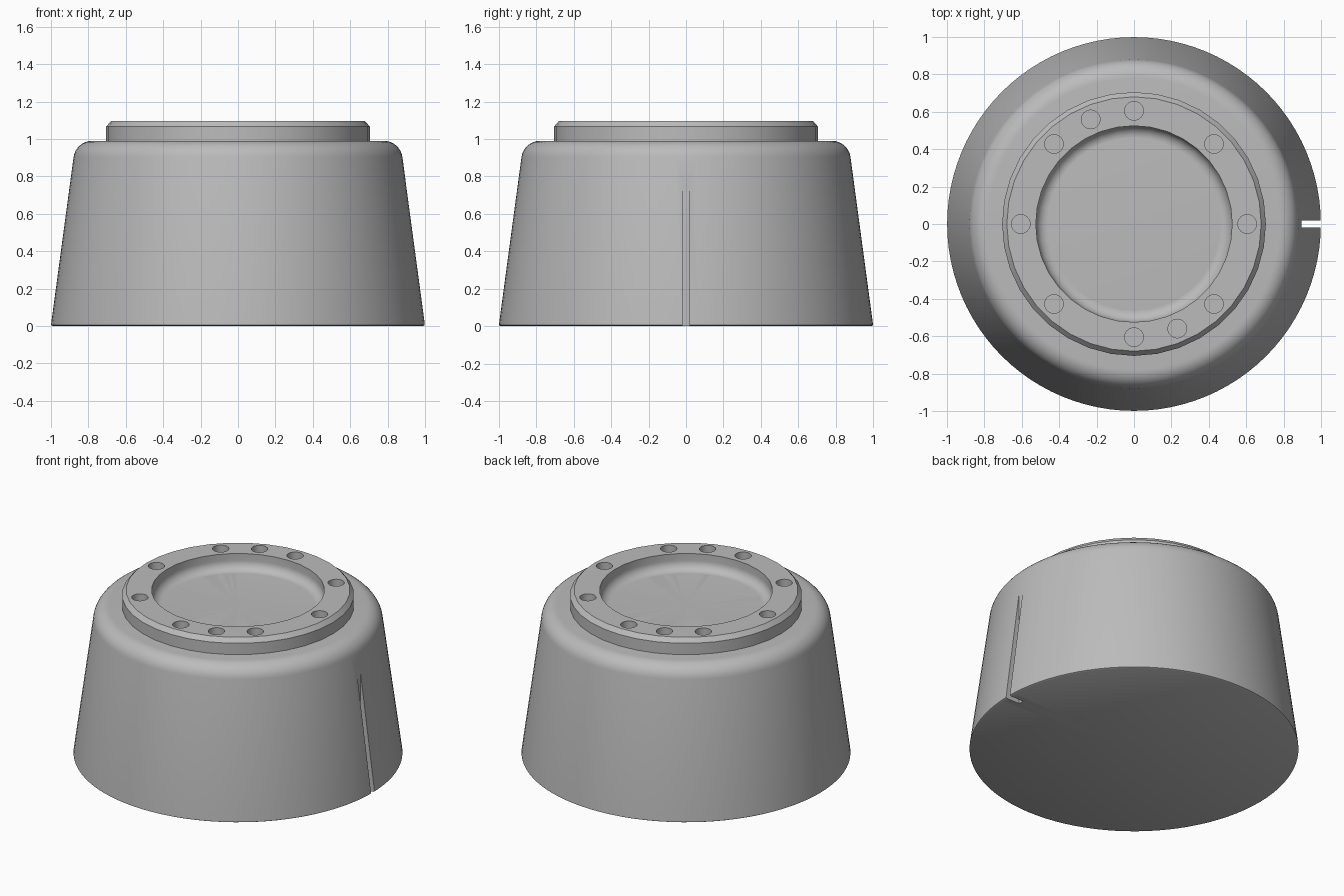
import bpy
import bmesh
import math
from mathutils import Matrix, Vector

cube = bpy.data.objects.get("Cube")
if cube:
    bpy.data.objects.remove(cube, do_unlink=True)

grey = bpy.data.materials.new("plain_grey")
grey.use_nodes = True
COLOUR = (0.5, 0.5, 0.5, 1)
grey.diffuse_color = COLOUR
grey.node_tree.nodes["Principled BSDF"].inputs["Base Color"].default_value = COLOUR


def add_object(name, bm):
    mesh = bpy.data.meshes.new(name)
    bm.to_mesh(mesh)
    bm.free()
    mesh.materials.append(grey)
    obj = bpy.data.objects.new(name, mesh)
    bpy.context.collection.objects.link(obj)
    return obj


def lathe(name, profile, sides):
    """Spin an (r, z) profile that starts and ends on the axis."""
    bm = bmesh.new()
    verts = [bm.verts.new((r, 0, z)) for r, z in profile]
    edges = [bm.edges.new(pair) for pair in zip(verts, verts[1:])]
    bmesh.ops.spin(bm, geom=verts + edges, cent=(0, 0, 0), axis=(0, 0, 1),
                   angle=math.tau, steps=sides)
    bmesh.ops.remove_doubles(bm, verts=bm.verts, dist=0.0005)
    bmesh.ops.recalc_face_normals(bm, faces=bm.faces)
    return add_object(name, bm)


def arc(cx, cz, radius, start, end, steps=8):
    angles = [math.radians(start + (end - start) * i / steps) for i in range(steps + 1)]
    return [(cx + radius * math.cos(a), cz + radius * math.sin(a)) for a in angles]


def cut(obj, cutter):
    """Subtract the cutter for good, then drop it."""
    mod = obj.modifiers.new("cut", 'BOOLEAN')
    mod.operation, mod.solver, mod.object = 'DIFFERENCE', 'EXACT', cutter
    cutter.hide_render = True
    bpy.context.view_layer.objects.active = obj
    bpy.ops.object.modifier_apply(modifier=mod.name)
    bpy.data.objects.remove(cutter, do_unlink=True)


def smooth(obj, degrees):
    bpy.ops.object.select_all(action='DESELECT')
    obj.select_set(True)
    bpy.context.view_layer.objects.active = obj
    bpy.ops.object.shade_smooth_by_angle(angle=math.radians(degrees))


TOP, FLOOR, RIM = 0.99, 0.99, 1.095

# Tapered body with a rounded shoulder
body = lathe("body", [(0, 0), (0.99, 0), (0.999, 0.005), (0.998, 0.02)]
             + arc(0.78, TOP - 0.1, 0.1, 8, 90) + [(0, TOP)], 96)

# Vertical locating slot on the left side
bm = bmesh.new()
bmesh.ops.create_cube(bm, size=1, matrix=Matrix.Translation((0.995, 0, 0.4))
                      @ Matrix.Diagonal((0.2, 0.036, 1, 1)))
cut(body, add_object("slot_cutter", bm))

# Raised ring with a chamfered rim and a shallow round-bottomed recess
ring = lathe("top_ring", [(0, TOP - 0.05), (0.705, TOP - 0.05), (0.705, 1.066), (0.68, RIM),
             (0.525, RIM)] + arc(0.465, FLOOR + 0.06, 0.06, 0, -90) + [(0, FLOOR)], 36)

# Ten blind holes around the ring
bm = bmesh.new()
for degrees in (0, 45, 90, 112.5, 135, 180, 225, 270, 292.5, 315):
    spot = Vector((0.605, 0, RIM))
    spot.rotate(Matrix.Rotation(math.radians(degrees), 3, 'Z'))
    bmesh.ops.create_cone(bm, cap_ends=True, segments=24, radius1=0.05, radius2=0.05,
                          depth=0.18, matrix=Matrix.Translation(spot))
cut(ring, add_object("hole_cutter", bm))

for part in (body, ring):
    smooth(part, 30)
